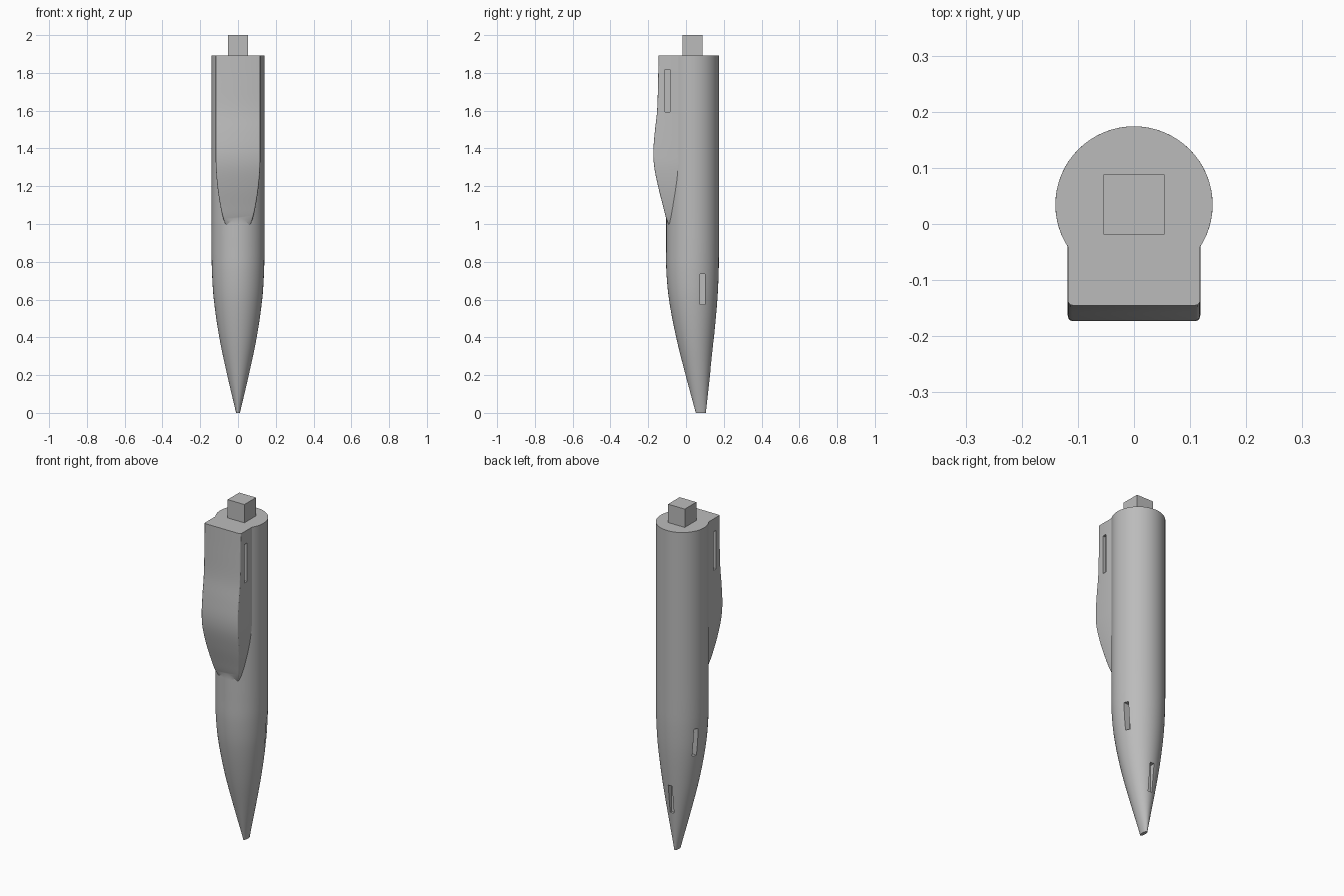
import bpy, bmesh, math

cube = bpy.data.objects.get("Cube")
if cube:
    bpy.data.objects.remove(cube, do_unlink=True)

grey = bpy.data.materials.new("light_grey")
grey.use_nodes = True
colour = (0.5, 0.5, 0.5, 1)
grey.diffuse_color = colour
grey.node_tree.nodes["Principled BSDF"].inputs["Base Color"].default_value = colour

TOP = 1.893


def smooth_rows(rows, steps=5):
    """Catmull-Rom interpolation between key rows."""
    out = []
    for i in range(len(rows) - 1):
        a, b, c, d = (rows[max(i - 1, 0)], rows[i], rows[i + 1],
                      rows[min(i + 2, len(rows) - 1)])
        # tangents scaled by the uneven spacing in z (first column)
        h = c[0] - b[0]
        for s in range(steps):
            t = s / steps
            row = [b[0] + h * t]
            for k in range(1, len(b)):
                m0 = (c[k] - a[k]) / (c[0] - a[0]) * h
                m1 = (d[k] - b[k]) / (d[0] - b[0]) * h
                row.append((2*t**3 - 3*t*t + 1) * b[k] + (t**3 - 2*t*t + t) * m0
                           + (3*t*t - 2*t**3) * c[k] + (t**3 - t*t) * m1)
            out.append(row)
    return out + [list(rows[-1])]


def finish(name, bm):
    bmesh.ops.recalc_face_normals(bm, faces=bm.faces)
    mesh = bpy.data.meshes.new(name)
    bm.to_mesh(mesh)
    bm.free()
    mesh.materials.append(grey)
    obj = bpy.data.objects.new(name, mesh)
    bpy.context.collection.objects.link(obj)
    return obj


def loft(name, rows, section):
    """Skin closed sections; section(row) returns a list of (x, y)."""
    bm = bmesh.new()
    rings = [[bm.verts.new((x, y, r[0])) for x, y in section(r)] for r in rows]
    n = len(rings[0])
    for lo, hi in zip(rings, rings[1:]):
        for i in range(n):
            j = (i + 1) % n
            bm.faces.new((lo[i], lo[j], hi[j], hi[i]))
    bm.faces.new(rings[0][::-1])
    bm.faces.new(rings[-1])
    return finish(name, bm)


def box(name, centre, size):
    bm = bmesh.new()
    bmesh.ops.create_cube(bm, size=1)
    bmesh.ops.scale(bm, vec=size, verts=bm.verts)
    bmesh.ops.translate(bm, vec=centre, verts=bm.verts)
    return finish(name, bm)


def ellipse(row, n=64):
    z, half_width, front, back = row
    mid, half_depth = (front + back) / 2, (back - front) / 2
    return [(half_width * math.cos(i * math.tau / n),
             mid + half_depth * math.sin(i * math.tau / n)) for i in range(n)]


def fin_section(row, r=0.009):
    z, w, front = row
    arc = [math.radians(a) for a in (0, 30, 60, 90)]
    right = [(w - r + r * math.cos(a), front + r - r * math.sin(a)) for a in arc]
    left = [(-x, y) for x, y in reversed(right)]
    return [(w, 0.03)] + right + left + [(-w, 0.03)]


def boolean(target, tool, operation):
    mod = target.modifiers.new(tool.name, 'BOOLEAN')
    mod.operation, mod.object, mod.solver = operation, tool, 'EXACT'
    bpy.context.view_layer.objects.active = target
    bpy.ops.object.modifier_apply(modifier=mod.name)
    bpy.data.objects.remove(tool, do_unlink=True)


# Round body tapering to a flattened tip: z, half width, front y, back y
body = loft("body", smooth_rows([
    (0, 0.01, 0.052, 0.105), (0.2, 0.057, -0.002, 0.127),
    (0.4, 0.099, -0.052, 0.148), (0.6, 0.128, -0.09, 0.166),
    (0.75, 0.138, -0.104, 0.173), (0.88, 0.14, -0.105, 0.174),
    (1.0, 0.14, -0.105, 0.174), (TOP, 0.14, -0.105, 0.174)]), ellipse)

# Bulging front fin: z, half width, front y
fin = loft("front_fin", smooth_rows([
    (0.98, 0.058, -0.086), (1.03, 0.078, -0.105), (1.1, 0.094, -0.123),
    (1.2, 0.109, -0.148), (1.3, 0.117, -0.168), (1.38, 0.118, -0.173),
    (1.48, 0.118, -0.166), (1.6, 0.118, -0.153), (1.75, 0.118, -0.148),
    (TOP, 0.118, -0.145)]), fin_section)
boolean(body, fin, 'UNION')

# Recessed slots: fin sides, body sides, back of the taper
for side in (-1, 1):
    boolean(body, box("fin_slot", (side * 0.12, -0.098, 1.705),
                      (0.04, 0.025, 0.225)), 'DIFFERENCE')
    boolean(body, box("side_slot", (side * 0.125, 0.0875, 0.655),
                      (0.06, 0.025, 0.16)), 'DIFFERENCE')
boolean(body, box("back_slot", (0, 0.142, 0.31),
                  (0.025, 0.05, 0.165)), 'DIFFERENCE')

# Square peg on top
box("top_peg", (0, 0.035, (TOP + 2) / 2 - 0.005), (0.108, 0.107, 2 - TOP + 0.01))

# Smooth the curved skin, keep edges crisp
bpy.ops.object.select_all(action='DESELECT')
body.select_set(True)
bpy.context.view_layer.objects.active = body
bpy.ops.object.shade_smooth_by_angle(angle=math.radians(25))
